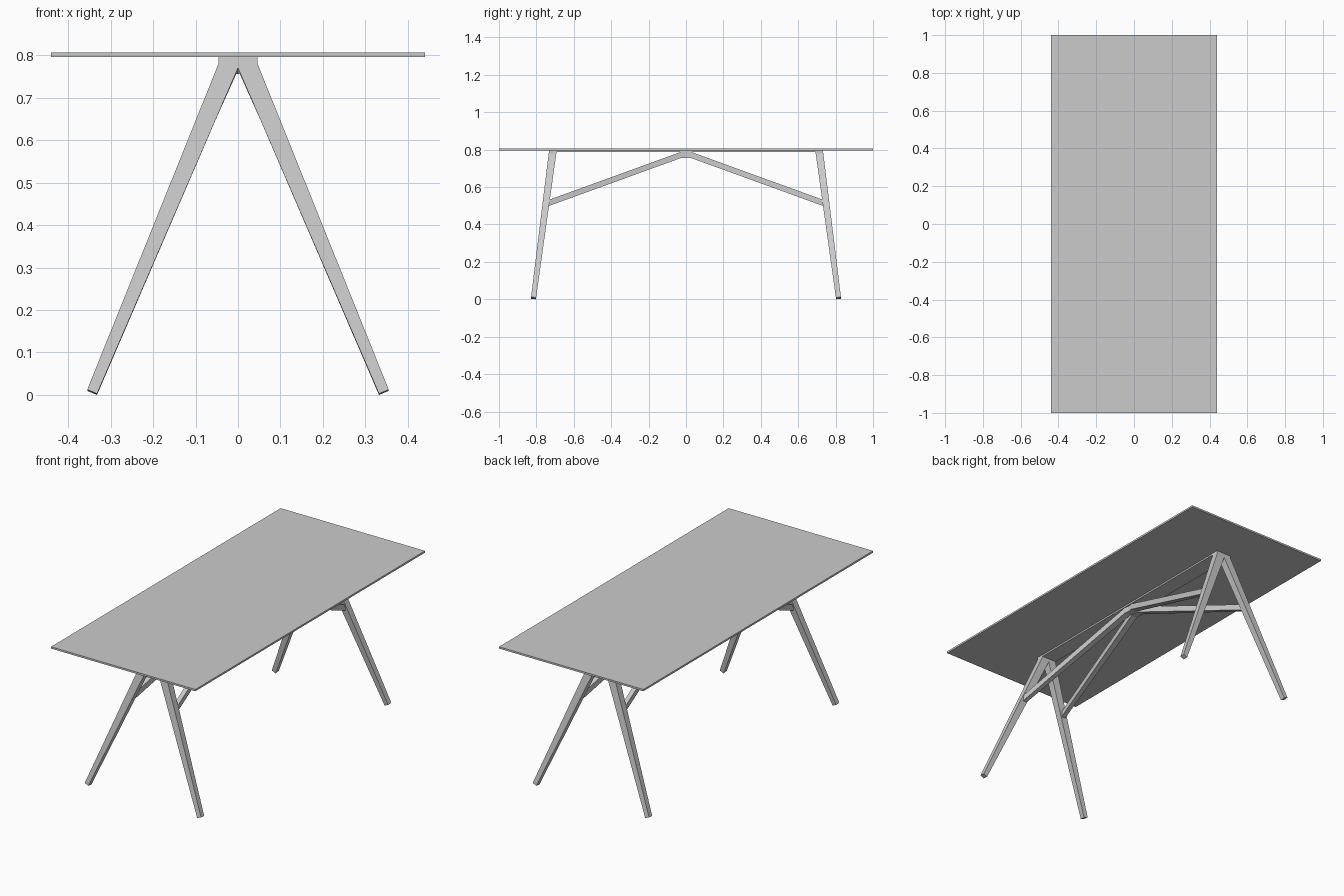
import bpy, bmesh

if "Cube" in bpy.data.objects:
    bpy.data.objects.remove(bpy.data.objects["Cube"])


def loft(name, side_a, side_b):
    """Solid between two matching polygons."""
    bm = bmesh.new()
    a = [bm.verts.new(p) for p in side_a]
    b = [bm.verts.new(p) for p in side_b]
    n = len(a)
    bm.faces.new(a)
    bm.faces.new(b[::-1])
    for i in range(n):
        j = (i + 1) % n
        bm.faces.new((a[j], a[i], b[i], b[j]))
    bmesh.ops.recalc_face_normals(bm, faces=bm.faces)
    mesh = bpy.data.meshes.new(name)
    bm.to_mesh(mesh)
    bm.free()
    obj = bpy.data.objects.new(name, mesh)
    bpy.context.collection.objects.link(obj)
    return obj


def slab(name, x, y, z0, z1):
    ring = [(-x, -y), (x, -y), (x, y), (-x, y)]
    return loft(name, [(*p, z0) for p in ring], [(*p, z1) for p in ring])


# Table top and the thin rail beneath it
slab("table_top", 0.44, 1.0, 0.796, 0.806)
slab("under_rail", 0.045, 0.70, 0.787, 0.796)

# A-shaped leg frames, tapering and splaying towards the feet
half = [(0.046, 0.796), (0.046, 0.78), (0.355, 0.0095), (0.332, 0.0)]
frame = half + [(0, 0.77)] + [(-x, z) for x, z in reversed(half)]
for s, label in ((-1, "front"), (1, "back")):
    outer = [(x, s * (0.733 + (0.79 - z) * 0.122), z + (0.003 if z < 0.1 else 0))
             for x, z in frame]
    inner = [(x, s * (0.692 + (0.79 - z) * 0.14), z) for x, z in frame]
    loft(label + "_leg_frame", outer, inner)

# Four diagonal braces from the middle of the rail down to the legs
brace = [(0, 0.756), (0.025, 0.756), (0.75, 0.493),
         (0.74, 0.529), (0.03, 0.787), (0, 0.787)]
for sx, side in ((-1, "left"), (1, "right")):
    for sy, end in ((-1, "front"), (1, "back")):
        near = [(sx * 0.163 * y, sy * y, z) for y, z in brace]
        far = [(sx * (0.037 + 0.145 * y), sy * y, z) for y, z in brace]
        loft(end + "_" + side + "_brace", near, far)
